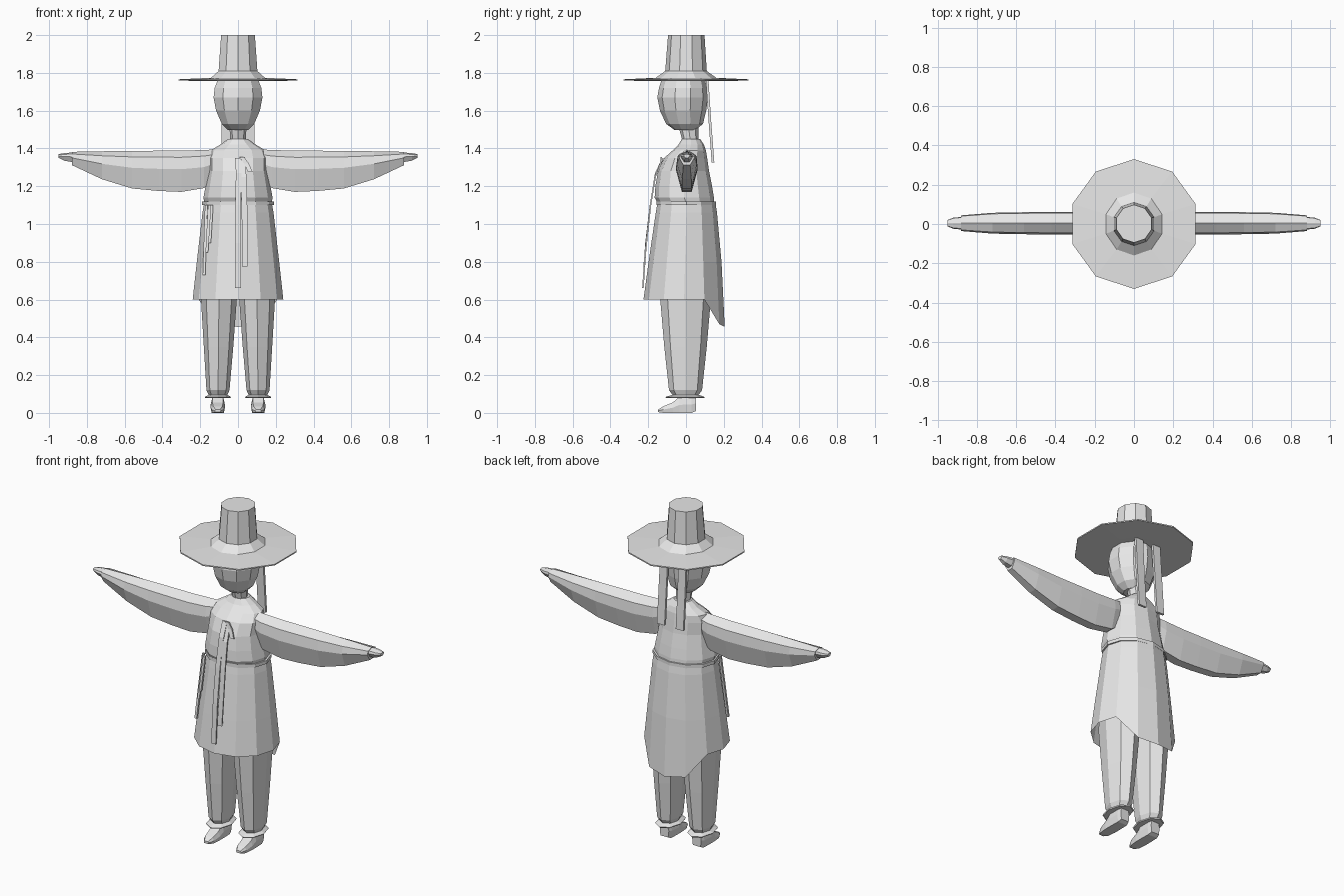
import bpy, bmesh, math

cloth = bpy.data.materials.new("light_grey")
cloth.diffuse_color = (0.8, 0.8, 0.8, 1)


def loft(name, rings, caps=True):
    """Skin a list of equal-length point rings into one object."""
    bm = bmesh.new()
    rows = [[bm.verts.new(p) for p in r] for r in rings]
    n = len(rows[0])
    for a, b in zip(rows, rows[1:]):
        for i in range(n):
            j = (i + 1) % n
            bm.faces.new((a[i], a[j], b[j], b[i]))
    if caps:
        bm.faces.new(rows[0])
        bm.faces.new(rows[-1])
    bmesh.ops.recalc_face_normals(bm, faces=bm.faces)
    me = bpy.data.meshes.new(name)
    bm.to_mesh(me)
    bm.free()
    me.materials.append(cloth)
    ob = bpy.data.objects.new(name, me)
    bpy.context.collection.objects.link(ob)
    return ob


def oval(z, rx, y0, y1, n=12, cx=0):
    """Horizontal oval ring spanning y0..y1, first point at the back."""
    m, r = (y0 + y1) / 2, (y1 - y0) / 2
    t = 2 * math.pi / n
    return [(cx + rx * math.sin(i * t), m + r * math.cos(i * t), z) for i in range(n)]


def body(name, rows, n=12, cx=0, caps=True):
    return loft(name, [oval(*r, n=n, cx=cx) for r in rows], caps)


def strip(name, path, w, t=0.008):
    """Flat ribbon, w wide in x and t thick in y."""
    return loft(name, [[(x - w / 2, y - t / 2, z), (x + w / 2, y - t / 2, z),
                        (x + w / 2, y + t / 2, z), (x - w / 2, y + t / 2, z)]
                       for x, y, z in path])


# Hat: thin wide brim, flared base and tapering crown
body("hat", [(1.757, 0.15, -0.15, 0.15), (1.759, 0.33, -0.33, 0.33),
             (1.766, 0.33, -0.33, 0.33), (1.774, 0.15, -0.16, 0.16),
             (1.81, 0.108, -0.11, 0.11), (2.0, 0.094, -0.095, 0.098)], n=10)

# Head and neck
body("head", [(1.497, 0.055, -0.06, 0.05), (1.53, 0.09, -0.105, 0.09),
              (1.60, 0.122, -0.138, 0.107), (1.67, 0.136, -0.152, 0.116),
              (1.72, 0.13, -0.143, 0.111), (1.765, 0.112, -0.128, 0.1)], n=10)
body("neck", [(1.40, 0.05, -0.03, 0.08), (1.45, 0.042, -0.022, 0.065),
              (1.52, 0.045, -0.04, 0.065)], n=8)

# Jacket
body("jacket", [(1.11, 0.178, -0.15, 0.15), (1.14, 0.183, -0.166, 0.148),
                (1.20, 0.172, -0.162, 0.138), (1.28, 0.158, -0.148, 0.122),
                (1.35, 0.16, -0.115, 0.112), (1.39, 0.145, -0.07, 0.105),
                (1.42, 0.095, -0.04, 0.095), (1.45, 0.052, -0.022, 0.075)])
body("belt", [(1.1, 0.19, -0.155, 0.158), (1.12, 0.19, -0.155, 0.158)])

# Skirt, with the hem dropping lower at the back
hem = oval(0.6, 0.24, -0.225, 0.205)
drop = {0: 0.455, 1: 0.47, 11: 0.47}
hem = [(x, y, drop.get(i, z)) for i, (x, y, z) in enumerate(hem)]
loft("skirt", [oval(1.105, 0.18, -0.152, 0.157), oval(1.06, 0.188, -0.16, 0.164),
               oval(0.8, 0.218, -0.198, 0.188), hem], caps=False)

# Sleeve sections: x, top z, bottom z, half thickness
sleeve = [(0.11, 1.395, 1.24, 0.045), (0.18, 1.392, 1.19, 0.056),
          (0.30, 1.388, 1.17, 0.058), (0.42, 1.388, 1.175, 0.058),
          (0.56, 1.387, 1.188, 0.056), (0.72, 1.385, 1.237, 0.053),
          (0.88, 1.382, 1.312, 0.04)]


def section(s, x, zt, zb, r):
    h = zt - zb
    return [(s * x, y * r + 0.004, zt - k * h) for y, k in
            [(0, 0), (-0.85, 0.16), (-1, 0.45), (-0.45, 1),
             (0.45, 1), (1, 0.45), (0.9, 0.16)]]


for s, side in ((1, "left"), (-1, "right")):
    loft("sleeve_" + side, [section(s, *r) for r in sleeve])
    # Hand tip peeking out of the sleeve
    loft("hand_" + side, [section(s, 0.86, 1.38, 1.325, 0.034),
                          section(s, 0.92, 1.375, 1.335, 0.028),
                          section(s, 0.95, 1.37, 1.35, 0.016)])
    # Trouser leg
    loft("trouser_" + side, [oval(z, rx, -ry, ry - 0.005, 8, s * cx) for z, rx, ry, cx in
                             [(0.08, 0.042, 0.06, 0.106), (0.12, 0.061, 0.09, 0.106),
                              (0.35, 0.078, 0.115, 0.103), (0.62, 0.096, 0.138, 0.101),
                              (0.8, 0.09, 0.12, 0.095)]])
    # Ankle frill
    body("ankle_frill_" + side, [(0.078, 0.066, -0.105, 0.095), (0.084, 0.07, -0.11, 0.1),
                                 (0.098, 0.045, -0.065, 0.06)], n=8, cx=s * 0.106)
    # Shoe: sections from heel to toe (y, half width, bottom, top)
    loft("shoe_" + side, [[(s * 0.107 + k * w, y, z) for k, z in
                           ((-0.85, b), (0.85, b), (1, (b + t) / 2), (0.75, t),
                            (-0.75, t), (-1, (b + t) / 2))]
                          for y, w, b, t in
                          [(0.052, 0.03, 0.01, 0.09), (0.03, 0.036, 0, 0.09),
                           (-0.035, 0.038, 0, 0.085), (-0.07, 0.038, 0, 0.055),
                           (-0.12, 0.032, 0, 0.035), (-0.147, 0.016, 0.004, 0.018)]])
    # Ribbon hanging behind the head
    strip("hat_ribbon_" + side, [(s * 0.06, 0.112, 1.762), (s * 0.062, 0.126, 1.55),
                                 (s * 0.062, 0.143, 1.325)], 0.05, 0.014)

# Jacket tie: two hanging tails and a small bow loop
strip("tie_long", [(0.0, -0.122, 1.35), (0.004, -0.16, 1.27), (0.0, -0.188, 1.1),
                   (0.0, -0.212, 0.9), (0.0, -0.228, 0.66)], 0.03)
strip("tie_short", [(0.022, -0.125, 1.34), (0.03, -0.163, 1.25), (0.034, -0.188, 1.1),
                    (0.036, -0.208, 0.92), (0.036, -0.222, 0.775)], 0.03)
strip("tie_loop", [(0.02, -0.13, 1.355), (0.045, -0.135, 1.32), (0.065, -0.148, 1.275)], 0.025)

# Pendant cords lying on the skirt
for i, (x0, x1, z1) in enumerate([(-0.168, -0.18, 0.73), (-0.152, -0.165, 0.85),
                                  (-0.138, -0.15, 0.9)]):
    path = []
    for k in range(4):
        f = k / 3
        x, z = x0 + (x1 - x0) * f, 1.1 + (z1 - 1.1) * f
        g = (1.105 - z) / 0.505
        rx, ry = 0.19 + 0.055 * g, 0.16 + 0.065 * g
        path.append((x, -ry * math.sqrt(max(0.1, 1 - (x / rx) ** 2)) - 0.008, z))
    strip("pendant_cord_%d" % (i + 1), path, 0.014, 0.012)
